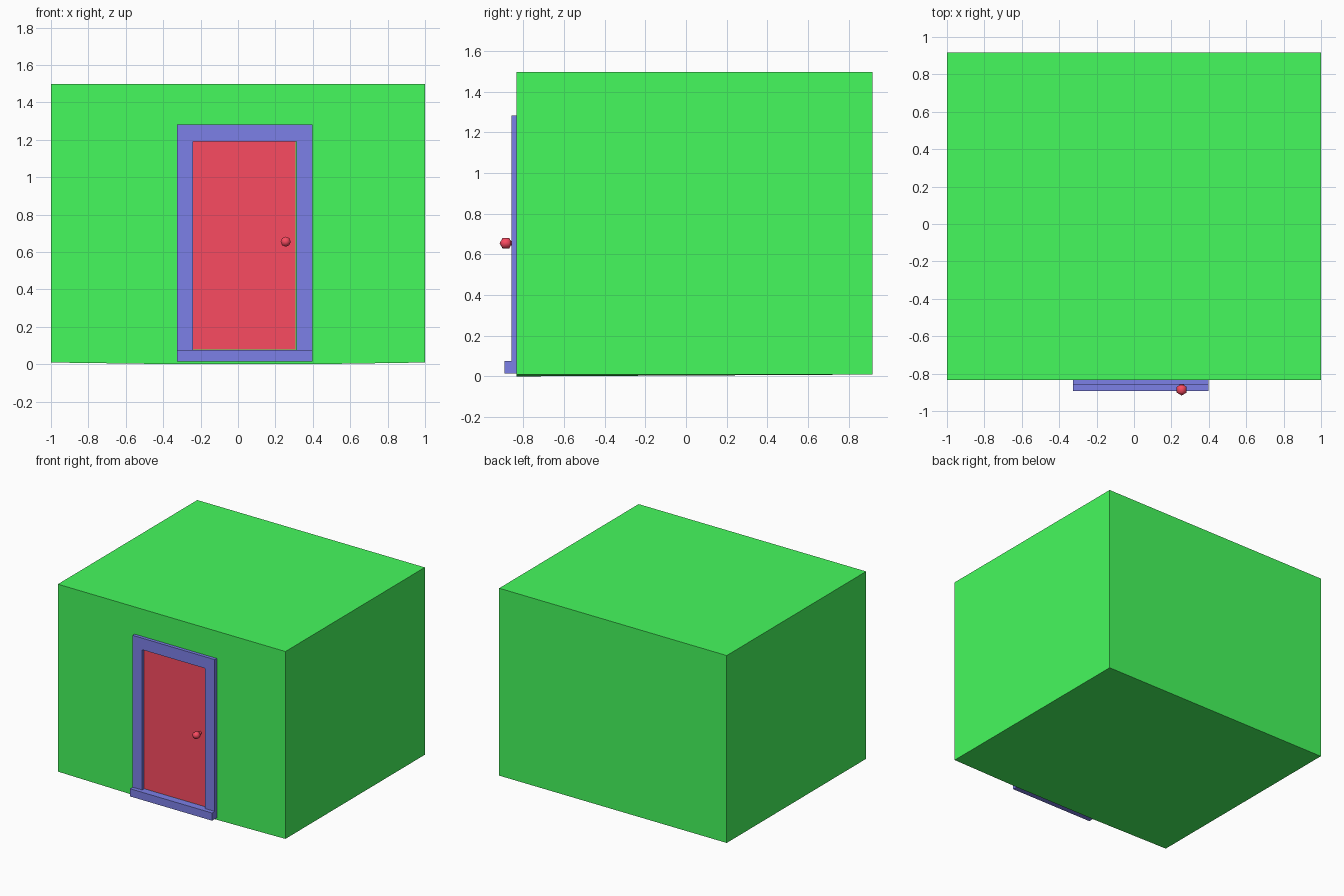
import bpy, bmesh
from math import pi
from mathutils import Matrix

if "Cube" in bpy.data.objects:
    bpy.data.objects.remove(bpy.data.objects["Cube"])

WALL_Y = -0.833


def material(name, rgb):
    m = bpy.data.materials.new(name)
    m.diffuse_color = (*rgb, 1)
    m.use_nodes = True
    m.node_tree.nodes["Principled BSDF"].inputs["Base Color"].default_value = m.diffuse_color
    return m


GREEN = material("green", (0.06, 0.95, 0.11))
BLUE = material("blue", (0.2, 0.215, 0.8))
RED = material("red", (0.95, 0.07, 0.12))


def finish(name, bm, mat, smooth=False):
    bmesh.ops.recalc_face_normals(bm, faces=bm.faces)
    for f in bm.faces:
        f.smooth = smooth
    me = bpy.data.meshes.new(name)
    bm.to_mesh(me)
    bm.free()
    me.materials.append(mat)
    ob = bpy.data.objects.new(name, me)
    bpy.context.collection.objects.link(ob)
    return ob


def front_profile(name, outline, y0, y1, mat):
    """Extrude an (x, z) outline from y0 back to y1."""
    bm = bmesh.new()
    face = bm.faces.new([bm.verts.new((x, y0, z)) for x, z in outline])
    new = bmesh.ops.extrude_face_region(bm, geom=[face])["geom"]
    moved = [v for v in new if isinstance(v, bmesh.types.BMVert)]
    bmesh.ops.translate(bm, verts=moved, vec=(0, y1 - y0, 0))
    return finish(name, bm, mat)


def rect(x0, x1, z0, z1):
    return [(x0, z0), (x1, z0), (x1, z1), (x0, z1)]


# House block; its front lower edge dips to the ground under the doorway
house = front_profile("house_block", [(-1, 0.009), (-0.33, 0.009), (0.4, 0.009),
                                      (1, 0.009), (1, 1.498), (-1, 1.498)],
                      WALL_Y, 0.917, GREEN)
for v in house.data.vertices:
    if v.co.y < 0 and abs(v.co.x) < 0.5:
        v.co.z = 0

# Door frame: two jambs and a lintel in one piece
front_profile("door_frame", [(-0.325, 0.015), (-0.241, 0.015), (-0.241, 1.19),
                             (0.312, 1.19), (0.312, 0.015), (0.397, 0.015),
                             (0.397, 1.282), (-0.325, 1.282)],
              -0.859, WALL_Y + 0.01, BLUE)

# Doorstep
front_profile("doorstep", rect(-0.325, 0.397, 0.015, 0.076),
              -0.892, WALL_Y + 0.01, BLUE)

# Door leaf, leaving a thin gap on the latch side
front_profile("door", rect(-0.241, 0.308, 0.079, 1.19),
              WALL_Y - 0.004, WALL_Y + 0.02, RED)

# Rounded low-poly knob on a short stem
turn = Matrix.Rotation(pi / 2, 4, "X")
bm = bmesh.new()
bmesh.ops.create_uvsphere(bm, u_segments=8, v_segments=3, radius=0.031,
                          matrix=Matrix.Translation((0.255, -0.886, 0.655)) @ turn)
finish("door_knob", bm, RED, smooth=True)

bm = bmesh.new()
bmesh.ops.create_cone(bm, cap_ends=True, segments=8, radius1=0.012, radius2=0.012,
                      depth=0.05,
                      matrix=Matrix.Translation((0.255, -0.85, 0.655)) @ turn)
finish("knob_stem", bm, RED, smooth=True)
